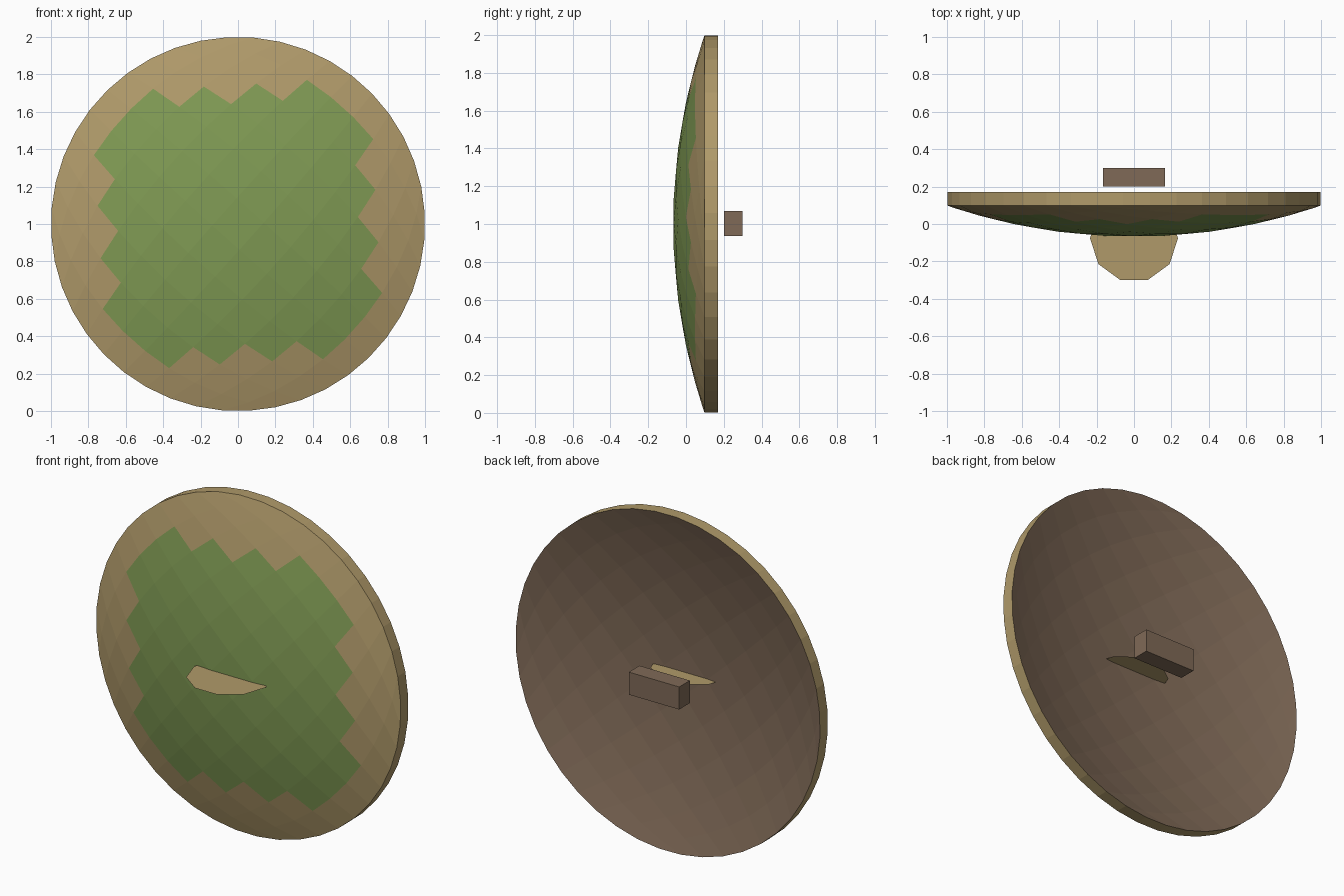
import bpy, bmesh, math

if "Cube" in bpy.data.objects:
    bpy.data.objects.remove(bpy.data.objects["Cube"])

N = 11                       # grid cells across the dish
TURN = math.radians(48.3)    # grid is turned so its corners sit near top/bottom/left/right
APEX, RIM, THICK = -0.068, 0.098, 0.072


def material(name, rgb):
    m = bpy.data.materials.new(name)
    m.diffuse_color = (*rgb, 1)
    m.use_nodes = True
    m.node_tree.nodes["Principled BSDF"].inputs["Base Color"].default_value = m.diffuse_color
    return m


TAN = material("tan", (0.434, 0.323, 0.144))
GREEN = material("green", (0.215, 0.325, 0.088))
BROWN = material("brown", (0.215, 0.144, 0.096))


def finish(name, bm, mats):
    mesh = bpy.data.meshes.new(name)
    bm.to_mesh(mesh)
    bm.free()
    for m in mats:
        mesh.materials.append(m)
    ob = bpy.data.objects.new(name, mesh)
    bpy.context.collection.objects.link(ob)
    return ob


def disc_point(a, b):
    """Map a square grid point (-1..1) into the unit circle, like a filled ring."""
    q, k = math.pi / 4, math.sqrt(0.5)
    u = a * math.cos(b * q) + math.sin(a * q) - k * a
    v = b * math.cos(a * q) + math.sin(b * q) - k * b
    return (u * math.cos(TURN) - v * math.sin(TURN),
            u * math.sin(TURN) + v * math.cos(TURN))


# Shield dish: curved front, parallel hollow back, straight rim wall
R = (1 + (RIM - APEX) ** 2) / (2 * (RIM - APEX))
bm = bmesh.new()
front, back = {}, {}
for i in range(N + 1):
    for j in range(N + 1):
        x, z = disc_point(2 * i / N - 1, 2 * j / N - 1)
        y = APEX + R - math.sqrt(R * R - x * x - z * z)
        front[i, j] = bm.verts.new((x, y, z + 1))
        back[i, j] = bm.verts.new((x, y + THICK, z + 1))

for i in range(N):
    for j in range(N):
        ring = [(i, j), (i + 1, j), (i + 1, j + 1), (i, j + 1)]
        f = bm.faces.new([front[p] for p in ring])
        # green field: stepped octagon of cells
        di, dj = abs(i - N // 2), abs(j - N // 2)
        f.material_index = 1 if max(di, dj) <= 4 and di + dj <= 5 else 0
        bm.faces.new([back[p] for p in reversed(ring)]).material_index = 2

border = ([(i, 0) for i in range(N)] + [(N, j) for j in range(N)]
          + [(i, N) for i in range(N, 0, -1)] + [(0, j) for j in range(N, 0, -1)])
for p, q in zip(border, border[1:] + border[:1]):
    bm.faces.new([front[q], front[p], back[p], back[q]])
bmesh.ops.recalc_face_normals(bm, faces=bm.faces)
finish("shield_dish", bm, [TAN, GREEN, BROWN])

# Flat horizontal ten-sided plate through the centre
bm = bmesh.new()
r = 0.235
bm.faces.new([bm.verts.new((r * math.cos(k * math.pi / 5),
                            r * math.sin(k * math.pi / 5) - 0.0765, 1.0))
              for k in range(10)])
finish("boss_plate", bm, [TAN])

# Grip block behind the dish
bm = bmesh.new()
bmesh.ops.create_cube(bm, size=1)
bmesh.ops.scale(bm, vec=(0.33, 0.1, 0.134), verts=bm.verts)
bmesh.ops.translate(bm, vec=(0, 0.25, 1.003), verts=bm.verts)
finish("grip", bm, [BROWN])
